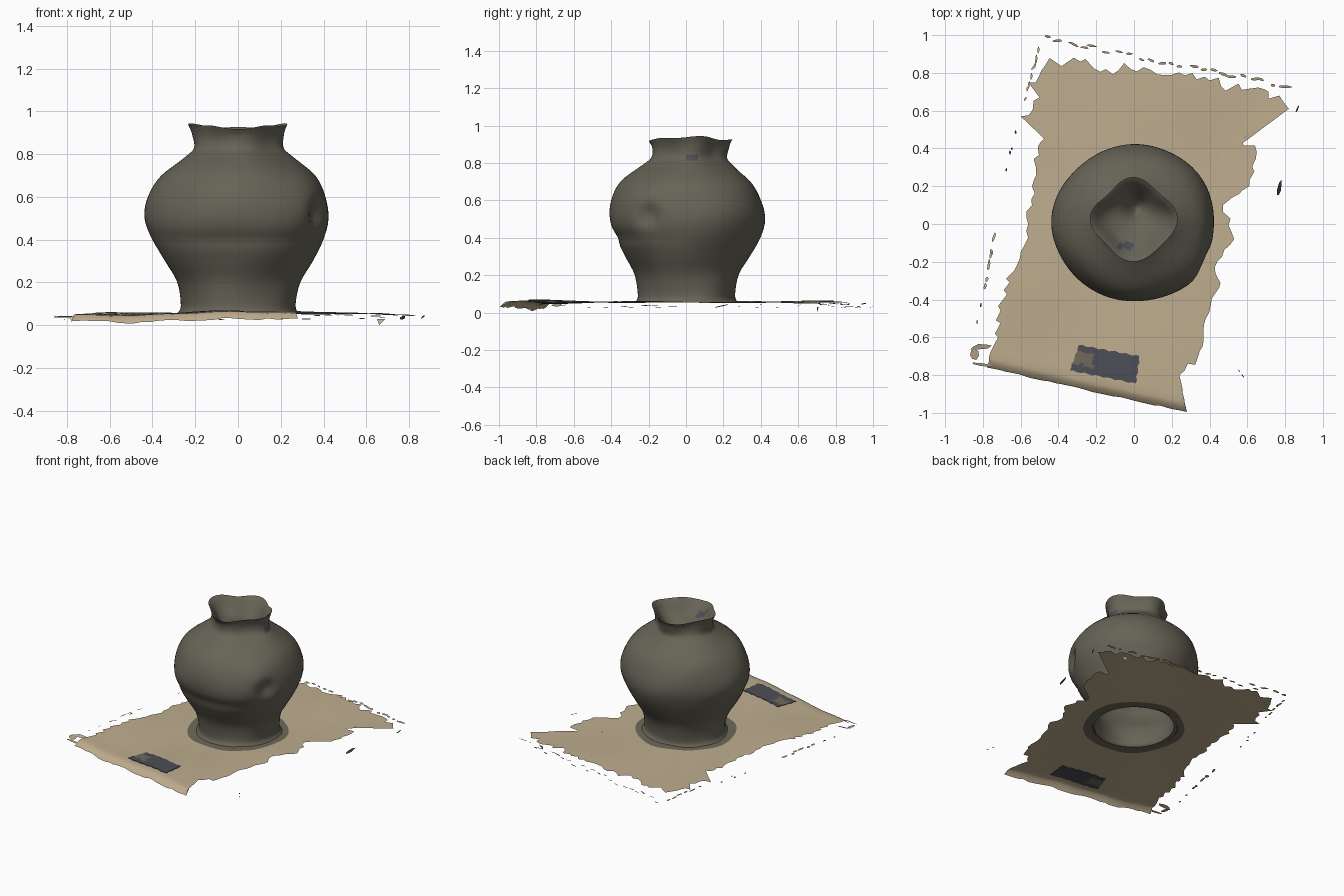
import bpy, bmesh, math, random
from math import sin, cos, pi, exp, hypot, atan2
from mathutils import Vector

random.seed(4)
if "Cube" in bpy.data.objects:
    bpy.data.objects.remove(bpy.data.objects["Cube"], do_unlink=True)


def material(name, rgb):
    m = bpy.data.materials.new(name)
    m.use_nodes = True
    m.diffuse_color = (*rgb, 1)
    bsdf = m.node_tree.nodes["Principled BSDF"]
    bsdf.inputs["Base Color"].default_value = (*rgb, 1)
    bsdf.inputs["Roughness"].default_value = 0.9
    return m


CLAY = material("dark olive clay", (0.135, 0.125, 0.093))
SAND = material("sand paper", (0.52, 0.42, 0.275))
SHADE = material("olive grey stain", (0.16, 0.14, 0.10))
BLUE = material("slate blue", (0.075, 0.075, 0.095))
DARK = material("dark scrap", (0.035, 0.037, 0.03))


def make_object(name, bm, mats, angle=50):
    mesh = bpy.data.meshes.new(name)
    bm.normal_update()
    bm.to_mesh(mesh)
    bm.free()
    ob = bpy.data.objects.new(name, mesh)
    bpy.context.collection.objects.link(ob)
    for m in mats:
        mesh.materials.append(m)
    bpy.ops.object.select_all(action='DESELECT')
    ob.select_set(True)
    bpy.context.view_layer.objects.active = ob
    bpy.ops.object.shade_smooth_by_angle(angle=math.radians(angle))
    return ob


def skin(bm, rings, closed=True):
    """Join successive rows of vertices with quads."""
    for a, b in zip(rings, rings[1:]):
        n = len(a)
        for i in range(n if closed else n - 1):
            j = (i + 1) % n
            bm.faces.new((a[i], a[j], b[j], b[i]))


def smooth_path(pts, steps):
    """Catmull-Rom samples through the points."""
    p = [Vector(q) for q in pts]
    p = [p[0]] + p + [p[-1]]
    out = []
    for a, b, c, d in zip(p, p[1:], p[2:], p[3:]):
        for s in range(steps):
            t = s / steps
            out.append(0.5 * (2 * b + (c - a) * t + (2 * a - 5 * b + 4 * c - d) * t * t
                              + (3 * b - a - 3 * c + d) * t ** 3))
    return out + [p[-1]]


def blob(x, y, z, centre, size):
    return exp(-(Vector((x, y, z)) - Vector(centre)).length_squared / size ** 2)


# Vase: uneven hand-made body, wavy rim and shallow mouth
outer = [(0.285, 0.055), (0.268, 0.09), (0.287, 0.2), (0.345, 0.3), (0.4, 0.4),
         (0.43, 0.5), (0.415, 0.6), (0.36, 0.7), (0.245, 0.79), (0.203, 0.83),
         (0.205, 0.89), (0.222, 0.937)]
inner = [(0.205, 0.925), (0.165, 0.87), (0.12, 0.835), (0.06, 0.82), (0.012, 0.815)]
path = smooth_path(outer, 4) + smooth_path(inner, 2)
SEG = 80
bm = bmesh.new()
rings = []
for k, (r, z) in enumerate(path):
    inside = k > (len(outer) - 1) * 4
    neck = min(1, max(0, (z - 0.75) / 0.12))
    ring = []
    for i in range(SEG):
        t = 2 * pi * i / SEG
        rr = r * (1 + neck * (0.075 * cos(4 * t) - 0.03))
        rr += 0.005 * (1 - neck) * sin(3 * t + 9 * z) + 0.003 * sin(5 * t - 14 * z)
        x, y, zz = rr * cos(t), rr * sin(t) * 0.965, z
        if inside:
            zz -= 0.10 * exp(-((x - 0.02) ** 2 + (y - 0.07) ** 2) / 0.004)
        else:
            # swelling, pinched dent and the ledge under the belly
            push = 0.022 * blob(x, y, z, (0.3, -0.24, 0.63), 0.13)
            push -= 0.045 * blob(x, y, z, (0.37, -0.21, 0.52), 0.06)
            push -= 0.012 * exp(-((z - 0.40) / 0.03) ** 2) * max(0, cos(t + 1.5))
            x, y = x + push * cos(t), y + push * sin(t)
        if z > 0.88:
            zz += (z - 0.88) / 0.057 * (0.009 * cos(2 * t) + 0.005 * sin(5 * t) - 0.006)
        ring.append(bm.verts.new((x, y + 0.005 + 0.017 * neck, zz)))
    rings.append(ring)
skin(bm, rings)
bm.faces.new(rings[-1])
# small blue smudges inside the mouth and on the neck
for f in bm.faces:
    c = f.calc_center_median()
    in_mouth = abs(c.x + 0.04) < 0.045 and abs(c.y + 0.115) < 0.016 and c.z > 0.8
    on_neck = c.x > 0.17 and abs(c.y - 0.03) < 0.028 and abs(c.z - 0.83) < 0.016
    f.material_index = 1 if in_mouth or on_neck else 0
make_object("vase", bm, [CLAY, BLUE], 60)

# Ground sheet: torn outline, hole under the vase, front edge rolled down
outline = [(-0.78, -0.76), (-0.25, -0.88), (0.28, -0.995), (0.24, -0.8), (0.34, -0.7),
           (0.38, -0.5), (0.45, -0.34), (0.44, -0.2), (0.53, -0.08), (0.47, 0.1),
           (0.61, 0.2), (0.65, 0.38), (0.57, 0.45), (0.7, 0.55), (0.82, 0.61),
           (0.77, 0.68), (0.57, 0.71), (0.4, 0.76), (0.2, 0.79), (0.05, 0.83),
           (-0.15, 0.82), (-0.32, 0.88), (-0.47, 0.84), (-0.56, 0.75), (-0.5, 0.67),
           (-0.6, 0.57), (-0.48, 0.5), (-0.54, 0.2), (-0.56, 0), (-0.6, -0.15),
           (-0.69, -0.35), (-0.72, -0.6)]


def sheet_z(x, y):
    z = 0.056 + 0.004 * sin(7 * x + 2) * sin(6 * y) + 0.002 * sin(23 * x + 11 * y)
    z += 0.006 * min(1, max(0, abs(y) - 0.4) * 4) * sin(4 * x + 1)
    d = max(0, (y + 0.936 + 0.222 * x) / 1.024)
    return z - 0.036 * max(0, 1 - d / 0.045) ** 2


edge = []
for n, (a, b) in enumerate(zip(outline, outline[1:] + outline[:1])):
    a, b = Vector(a), Vector(b)
    steps = max(2, round((b - a).length / 0.035))
    for s in range(steps):
        p = a.lerp(b, s / steps)
        if s:
            p *= 1 + random.uniform(-1, 1) * (0.004 if n < 2 else 0.035)
        edge.append(p)
bm = bmesh.new()
rings = []
for f in (0, 0.5, 1, 0.15, 0.3, 0.45, 0.6, 0.75, 0.85, 0.92, 0.96, 1):
    ring = []
    for p in edge:
        u = p.normalized()
        if len(rings) < 3:
            q = u * (0.262 + 0.07 * f + 0.006 * f * sin(5 * atan2(p.y, p.x)))
        else:
            q = (u * 0.33).lerp(p, f)
        ring.append(bm.verts.new((q.x, q.y, sheet_z(q.x, q.y))))
    rings.append(ring)
skin(bm, rings[::-1])
for face in bm.faces:
    c = face.calc_center_median()
    face.material_index = 1 if hypot(c.x, c.y) < 0.325 else 0
make_object("ground_sheet", bm, [SAND, SHADE])

# Blue label: thin plate that follows the sheet, with an olive worn patch
bm = bmesh.new()
corners = [Vector(c) for c in ((-0.34, -0.775), (0.01, -0.845), (0.03, -0.70), (-0.29, -0.64))]
layers = []
for lift in (-0.004, 0.004):
    rows = []
    for j in range(9):
        row = []
        for i in range(19):
            p = corners[0].lerp(corners[1], i / 18).lerp(corners[3].lerp(corners[2], i / 18), j / 8)
            p += Vector((sin(j * 2.3), sin(i * 1.9))) * 0.004
            row.append(bm.verts.new((p.x, p.y, sheet_z(p.x, p.y) + lift)))
        rows.append(row)
    skin(bm, rows if lift > 0 else rows[::-1], False)
    layers.append(rows)
for face in bm.faces:
    c = face.calc_center_median()
    across = c.y + 0.2 * c.x
    face.material_index = 1 if c.x < -0.22 and -0.80 < across < -0.735 else 0
rims = [[r[0] + [v[-1] for v in r[1:]] + r[-1][-2::-1] + [v[0] for v in r[-2:0:-1]]]
        for r in layers]
skin(bm, [rims[0][0], rims[1][0]])
make_object("label", bm, [BLUE, SHADE])

# Loose scraps scattered along the torn borders
bm = bmesh.new()


def scrap(x, y, z, length, width, angle, mat, tilt=0.0):
    along = Vector((cos(angle), sin(angle), tilt))
    side = Vector((-sin(angle), cos(angle), 0.3))
    n = 7
    vs = []
    for i in range(n):
        t = 2 * pi * i / n
        k = random.uniform(0.65, 1)
        v = Vector((x, y, z)) + along * cos(t) * length * k + side * sin(t) * width * k
        v.z = max(0.012, v.z)
        vs.append(bm.verts.new(v))
    bm.faces.new(vs).material_index = mat


def border(a, b, count, size, mat):
    a, b = Vector(a), Vector(b)
    ang = atan2(b.y - a.y, b.x - a.x)
    for i in range(count):
        p = a.lerp(b, (i + random.uniform(0.2, 0.8)) / count)
        scrap(p.x, p.y + random.uniform(-0.012, 0.012), random.uniform(0.025, 0.05),
              size * random.uniform(0.5, 1.3), size * 0.3, ang + random.uniform(-0.3, 0.3), mat)


border((-0.42, 0.98), (0.12, 0.86), 9, 0.026, 0)
border((0.12, 0.86), (0.82, 0.73), 13, 0.03, 0)
border((-0.5, 0.93), (-0.58, 0.66), 8, 0.022, 0)
border((-0.62, 0.5), (-0.68, 0.28), 4, 0.018, 1)
border((-0.74, -0.05), (-0.79, -0.35), 6, 0.03, 0)
border((-0.8, -0.4), (-0.84, -0.55), 2, 0.015, 1)
border((0.55, -0.75), (0.58, -0.82), 2, 0.01, 1)
# dark slivers on the right, and the torn loop at the front corner
scrap(0.77, 0.19, 0.035, 0.05, 0.012, 1.35, 1, 0.2)
scrap(0.865, 0.61, 0.04, 0.025, 0.006, 1.2, 1, 0.4)
for x, y, l, w, a in ((-0.81, -0.65, 0.065, 0.018, 0.1), (-0.845, -0.69, 0.035, 0.03, 1.5),
                      (-0.80, -0.745, 0.07, 0.01, -0.15)):
    scrap(x, y, 0.04, l, w, a, 0)
# outermost and lowest crumbs
scrap(-0.455, 0.992, 0.03, 0.02, 0.008, -0.2, 0)
low = [bm.verts.new(p) for p in ((0.66, 0.70, 0.0), (0.69, 0.70, 0.03), (0.65, 0.71, 0.03))]
bm.faces.new(low)
make_object("torn_scraps", bm, [SAND, DARK])
